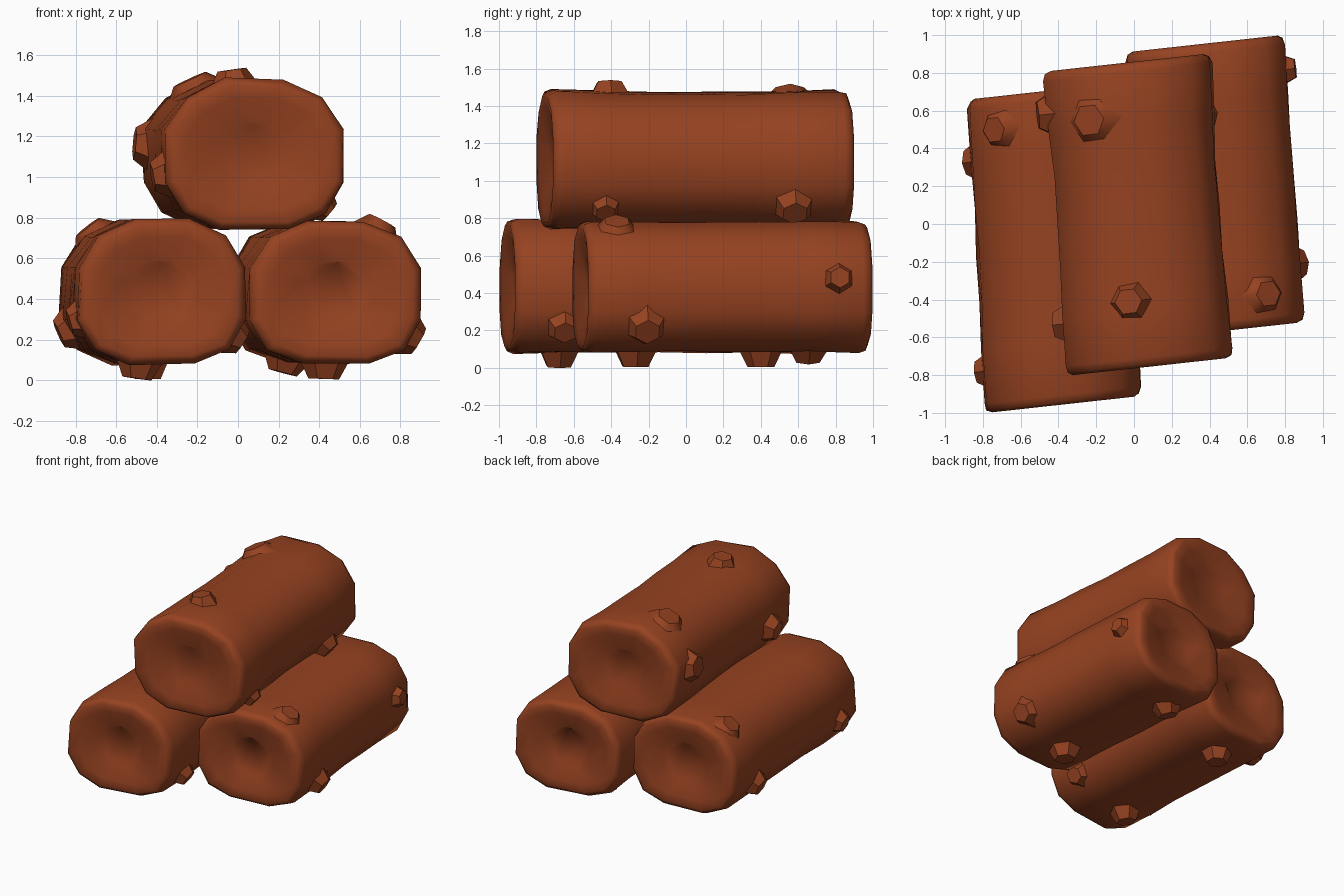
import bpy, bmesh, math, random
from mathutils import Vector, Matrix

if "Cube" in bpy.data.objects:
    bpy.data.objects.remove(bpy.data.objects["Cube"])

random.seed(4)
bark = bpy.data.materials.new("reddish_brown_bark")
bark.diffuse_color = (0.305, 0.055, 0.015, 1)
bark.use_nodes = True
bark.node_tree.nodes["Principled BSDF"].inputs["Base Color"].default_value = bark.diffuse_color
SIDES = 12


def section(angle, rx, rz):
    """Point on a slightly squared oval, flatter underneath."""
    c, s = math.cos(angle), math.sin(angle)
    p = 2 / (2.35 if s > 0 else 2.8)
    return math.copysign(abs(c) ** p, c) * rx, math.copysign(abs(s) ** p, s) * rz


def finish(name, bm, angle):
    bmesh.ops.recalc_face_normals(bm, faces=bm.faces)
    me = bpy.data.meshes.new(name)
    bm.to_mesh(me)
    bm.free()
    ob = bpy.data.objects.new(name, me)
    bpy.context.collection.objects.link(ob)
    me.materials.append(bark)
    bpy.ops.object.select_all(action='DESELECT')
    ob.select_set(True)
    bpy.context.view_layer.objects.active = ob
    bpy.ops.object.shade_smooth_by_angle(angle=math.radians(angle))


def log(name, front, back, rx, rz, sag, knots):
    front, back = Vector(front), Vector(back)
    length = (back - front).length
    along = (back - front).normalized()
    side = Vector((1, 0.11, 0)).normalized()   # sawn ends are slightly skewed

    def surface(d, angle, scale):
        t = d / length
        k = 1 - sag * math.sin(math.pi * min(max(t, 0), 1))
        x, z = section(angle, rx * scale * k, rz * scale * k)
        return front + along * d + side * x + Vector((0, 0, z))

    # trunk rings: dished end, rounded rim, body, mirrored far end
    end = [(0.035, 0.42), (0.010, 0.74), (0.0, 0.90), (0.014, 0.965), (0.05, 1.0)]
    body = [(length * f, 1.0) for f in (0.2, 0.35, 0.5, 0.65, 0.8)]
    rings = end + body + [(length - d, s) for d, s in reversed(end)]
    wobble = [random.uniform(0.985, 1.025) for _ in range(SIDES)]
    bm = bmesh.new()
    loops = []
    for d, s in rings:
        loops.append([bm.verts.new(surface(
            d, 2 * math.pi * (i + 0.5) / SIDES,
            s * wobble[i] * random.uniform(0.988, 1.012))) for i in range(SIDES)])
    for a, b in zip(loops, loops[1:]):
        for i in range(SIDES):
            j = (i + 1) % SIDES
            bm.faces.new((a[i], a[j], b[j], b[i]))
    # five-sided pith: each end cap is a pushed-in pentagon
    for ring, sign in ((loops[0], 1), (loops[-1], -1)):
        mid = sum((v.co for v in ring), Vector()) / SIDES
        pith = [bm.verts.new(mid + along * 0.012 * sign
                             + side * 0.165 * math.cos(math.radians(72 * i + 18))
                             + Vector((0, 0, 0.145 * math.sin(math.radians(72 * i + 18)))))
                for i in range(5)]
        near = [min(range(5), key=lambda k: (pith[k].co - v.co).length) for v in ring]
        for i in range(SIDES):
            j = (i + 1) % SIDES
            bm.faces.new((ring[i], ring[j], pith[near[i]]))
            if near[i] != near[j]:
                bm.faces.new((ring[j], pith[near[j]], pith[near[i]]))
        bm.faces.new(pith)
    finish(name, bm, 60)

    # sawn-off branch stubs flaring into the bark
    for n, (y, deg, size, height) in enumerate(knots):
        a = math.radians(deg)
        x = section(a, rx, rz)[0]
        p = surface((y - front.y - side.y * x) / along.y, a, 1)
        out = (side * math.cos(a) + Vector((0, 0, math.sin(a)))).normalized()
        bm = bmesh.new()
        bmesh.ops.create_cone(bm, cap_ends=True, segments=6, radius1=size * 1.45,
                              radius2=size * 0.8, depth=height + 0.05)
        rot = out.to_track_quat('Z', 'Y').to_matrix().to_4x4()
        bm.transform(Matrix.Translation(p + out * (height - 0.05) / 2) @ rot)
        finish(f"{name}_knot_{n + 1}", bm, 50)


# two logs on the ground, one resting on them: (y, angle, radius, height) per knot
log("left_log", (-0.37, -0.955, 0.44), (-0.46, 0.705, 0.44), 0.427, 0.368, 0.015,
    [(-0.68, -98, 0.09, 0.07), (0.40, -90, 0.09, 0.07), (0.33, 204, 0.09, 0.05),
     (-0.78, 196, 0.08, 0.04), (0.50, 128, 0.09, 0.02), (-0.65, -32, 0.08, 0.04)])
log("right_log", (0.485, -0.565, 0.435), (0.375, 0.955, 0.435), 0.433, 0.362, 0.015,
    [(-0.27, -92, 0.095, 0.07), (0.65, -105, 0.09, 0.05), (-0.21, -30, 0.09, 0.05),
     (-0.37, 62, 0.09, 0.03), (0.82, 5, 0.07, 0.04)])
log("top_log", (0.085, -0.755, 1.115), (-0.035, 0.855, 1.115), 0.455, 0.378, 0.045,
    [(-0.41, 98, 0.09, 0.05), (0.55, 115, 0.11, 0.03), (0.58, 175, 0.10, 0.05),
     (-0.53, 190, 0.09, 0.05), (0.58, -38, 0.09, 0.05), (-0.43, -40, 0.07, 0.03)])
